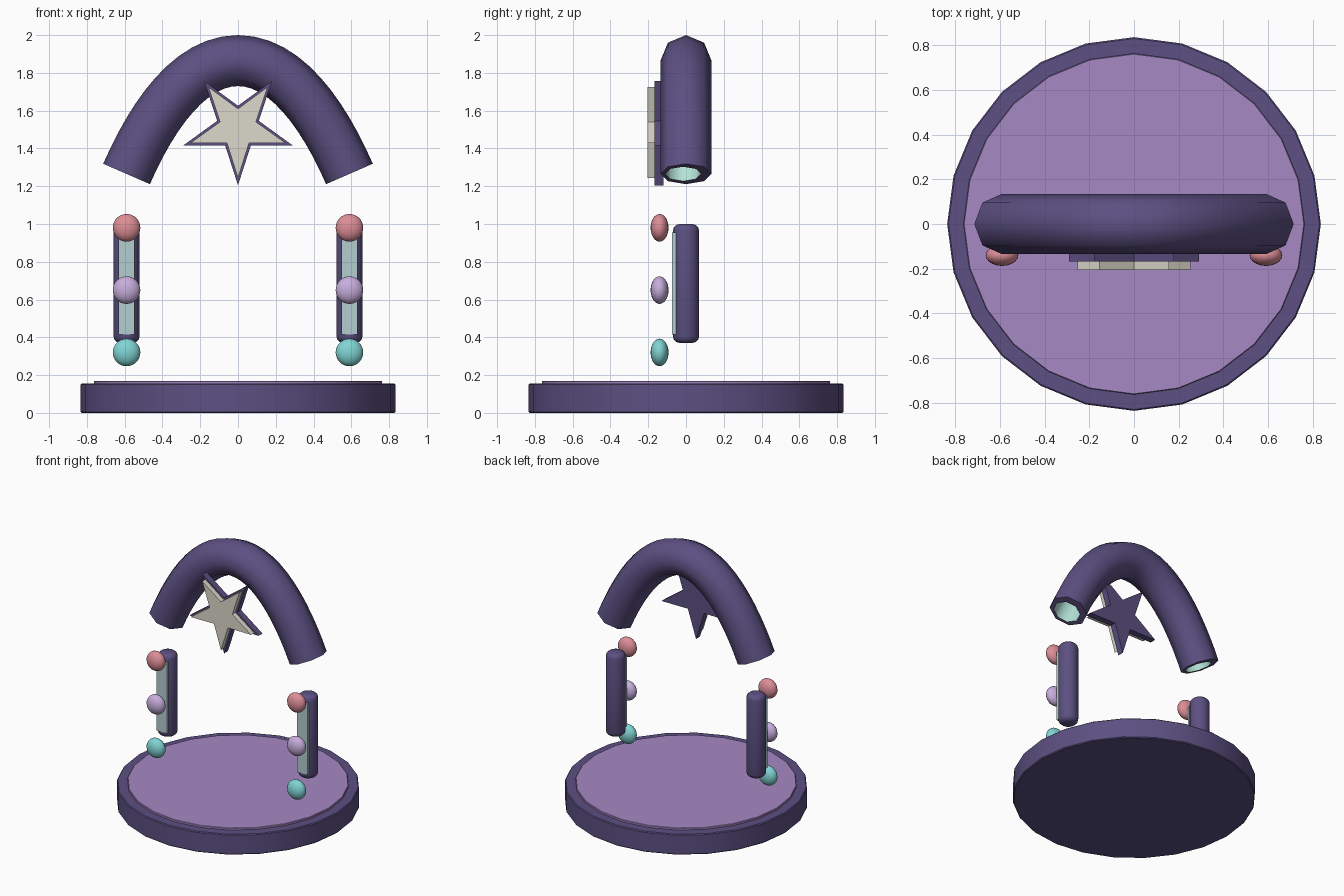
import bpy, bmesh, math
from mathutils import Vector, Matrix
from mathutils.geometry import interpolate_bezier

cube = bpy.data.objects.get("Cube")
if cube:
    bpy.data.objects.remove(cube, do_unlink=True)


def material(name, r, g, b):
    m = bpy.data.materials.new(name)
    m.use_nodes = True
    m.diffuse_color = (r, g, b, 1)
    bsdf = next(n for n in m.node_tree.nodes if n.type == 'BSDF_PRINCIPLED')
    bsdf.inputs["Base Color"].default_value = (r, g, b, 1)
    return m


PURPLE = material("dark purple", 0.107, 0.08, 0.223)
LILAC = material("lilac", 0.38, 0.246, 0.55)
CREAM = material("cream", 0.72, 0.69, 0.6)
PINK = material("pink", 0.72, 0.27, 0.31)
LAVENDER = material("lavender", 0.57, 0.42, 0.72)
TEAL = material("teal", 0.22, 0.66, 0.66)
PALE = material("pale blue", 0.45, 0.61, 0.63)
MINT = material("mint", 0.46, 0.77, 0.68)


def finish(name, bm, *mats, angle=40):
    bmesh.ops.recalc_face_normals(bm, faces=bm.faces)
    mesh = bpy.data.meshes.new(name)
    bm.to_mesh(mesh)
    bm.free()
    for m in mats:
        mesh.materials.append(m)
    obj = bpy.data.objects.new(name, mesh)
    bpy.context.collection.objects.link(obj)
    bpy.ops.object.select_all(action='DESELECT')
    obj.select_set(True)
    bpy.context.view_layer.objects.active = obj
    bpy.ops.object.shade_smooth_by_angle(angle=math.radians(angle))
    return obj


def cylinder(name, mat, x, radius, low, high, sides, bevel, steps):
    bm = bmesh.new()
    bmesh.ops.create_cone(bm, cap_ends=True, segments=sides, radius1=radius,
                          radius2=radius, depth=high - low,
                          matrix=Matrix.Translation((x, 0, (low + high) / 2)))
    rims = [e for e in bm.edges if abs(e.verts[0].co.z - e.verts[1].co.z) < 1e-4]
    bmesh.ops.bevel(bm, geom=rims, offset=bevel, segments=steps,
                    profile=0.5, affect='EDGES')
    return finish(name, bm, mat)


def star(name, mat, outer, inner, front, back):
    # Five points, one of them straight down
    bm = bmesh.new()
    verts = []
    for i in range(10):
        a = -math.pi / 2 + i * math.pi / 5
        r = inner if i % 2 else outer
        verts.append(bm.verts.new((r * math.cos(a), front, 1.51 + r * math.sin(a))))
    face = bm.faces.new(verts)
    ext = bmesh.ops.extrude_face_region(bm, geom=[face], use_keep_orig=True)
    moved = [v for v in ext["geom"] if isinstance(v, bmesh.types.BMVert)]
    bmesh.ops.translate(bm, verts=moved, vec=(0, back - front, 0))
    return finish(name, bm, mat, angle=30)


# Round base with an inset floor
cylinder("base", PURPLE, 0, 0.835, 0, 0.155, 24, 0.006, 1)
cylinder("floor_disc", LILAC, 0, 0.762, 0.14, 0.17, 24, 0.003, 1)

# Arch: eight-sided hollow tube swept along a symmetric curve
half = interpolate_bezier(Vector((-0.59, 0, 1.265)), Vector((-0.45, 0, 1.585)),
                          Vector((-0.25, 0, 1.865)), Vector((0, 0, 1.865)), 13)
path = half + [Vector((-p.x, 0, p.z)) for p in reversed(half[:-1])]
end_dir = Vector((0.4, 0, 0.915)).normalized()
bm = bmesh.new()


def sweep(radius, shift):
    rings = []
    for i, p in enumerate(path):
        if i == 0:
            t = end_dir
        elif i == len(path) - 1:
            t = Vector((end_dir.x, 0, -end_dir.z))
        else:
            t = (path[i + 1] - path[i - 1]).normalized()
        n = Vector((-t.z, 0, t.x))
        ring = []
        for k in range(8):
            a = k * math.pi / 4
            side = Vector((0, radius * math.sin(a) + shift, 0))
            ring.append(bm.verts.new(p + n * radius * math.cos(a) + side))
        rings.append(ring)
    return rings


def bridge(a, b, index):
    for k in range(8):
        j = (k + 1) % 8
        bm.faces.new((a[k], a[j], b[j], b[k])).material_index = index


shell, bore = sweep(0.135, 0), sweep(0.095, -0.015)
for rings, index in ((shell, 0), (bore, 1)):
    for a, b in zip(rings, rings[1:]):
        bridge(a, b, index)
for i in (0, -1):
    bridge(shell[i], bore[i], 0)
finish("arch", bm, PURPLE, MINT, angle=60)

# Hanging star with a raised face
star("star_back", PURPLE, 0.305, 0.116, -0.167, -0.12)
star("star_face", CREAM, 0.266, 0.1, -0.205, -0.16)

# Side posts, each with a light panel and three flattened beads
for side, x in (("left", 0.59), ("right", -0.59)):
    cylinder(side + "_post", PURPLE, x, 0.069, 0.37, 1.0, 16, 0.035, 3)

    bm = bmesh.new()
    bmesh.ops.create_cube(bm, size=1, matrix=Matrix.Translation((x, -0.05, 0.685))
                          @ Matrix.Diagonal((0.086, 0.046, 0.54, 1)))
    finish(side + "_light_panel", bm, PALE)

    for label, z, mat in (("top", 0.98, PINK), ("middle", 0.65, LAVENDER),
                          ("bottom", 0.32, TEAL)):
        bm = bmesh.new()
        bmesh.ops.create_uvsphere(bm, u_segments=20, v_segments=14, radius=0.073,
                                  matrix=Matrix.Translation((x, -0.14, z))
                                  @ Matrix.Diagonal((1, 0.65, 1, 1)))
        finish(side + "_" + label + "_bead", bm, mat)
